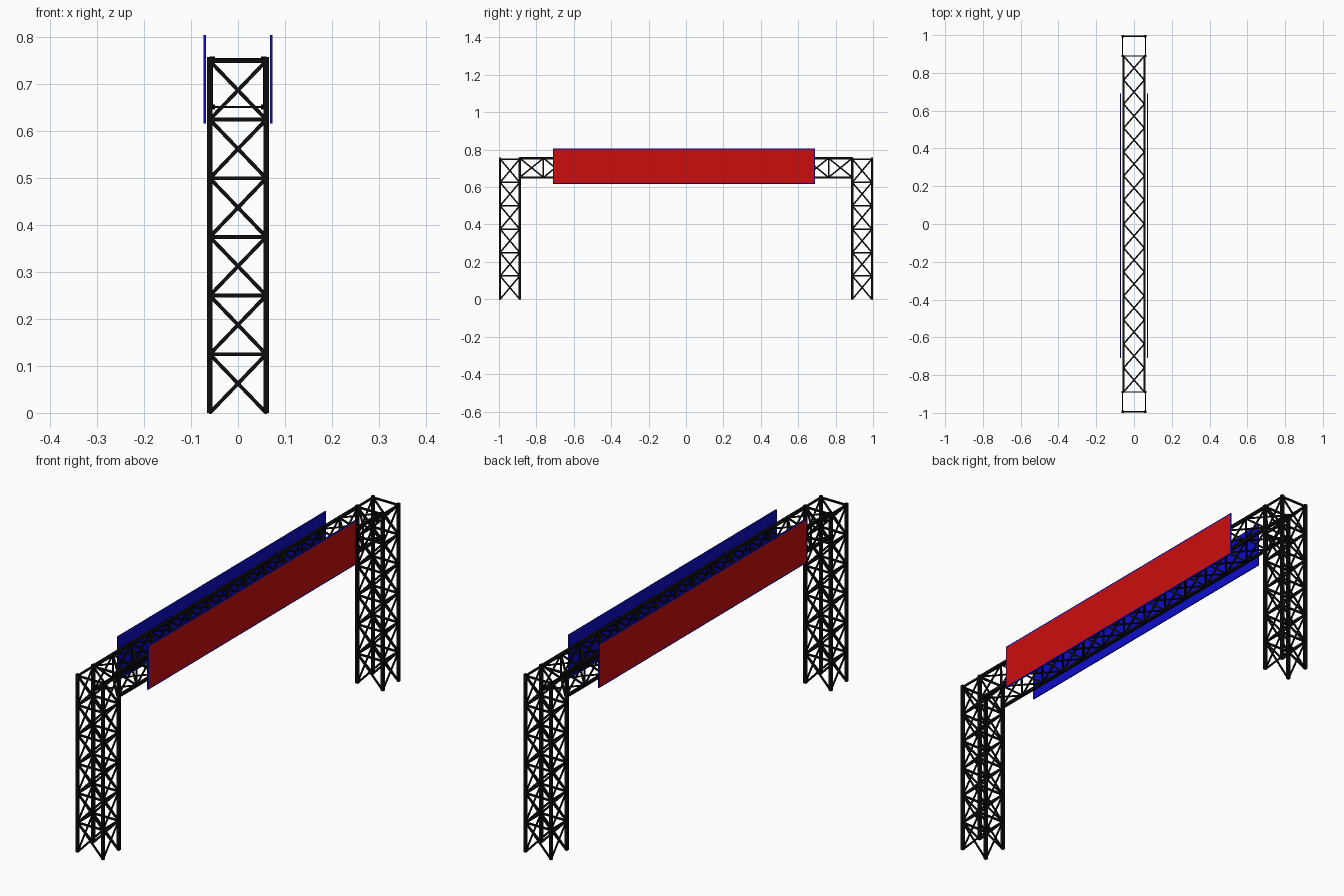
import bpy, bmesh
from mathutils import Vector, Matrix

if "Cube" in bpy.data.objects:
    bpy.data.objects.remove(bpy.data.objects["Cube"])


def material(name, color):
    m = bpy.data.materials.new(name)
    m.use_nodes = True
    m.diffuse_color = color
    m.node_tree.nodes["Principled BSDF"].inputs["Base Color"].default_value = color
    return m


BLACK = material("black_steel", (0.004, 0.004, 0.004, 1))
BLUE = material("blue_panel", (0.004, 0.004, 0.6, 1))
RED = material("red_face", (0.6, 0.004, 0.004, 1))


def finish(name, bm, mats):
    mesh = bpy.data.meshes.new(name)
    bmesh.ops.recalc_face_normals(bm, faces=bm.faces)
    bm.to_mesh(mesh)
    bm.free()
    for m in mats:
        mesh.materials.append(m)
    obj = bpy.data.objects.new(name, mesh)
    bpy.context.collection.objects.link(obj)
    return obj


def bar(bm, p, q, normal, width, depth):
    """Rectangular bar from p to q, with its depth along normal."""
    p, q, n = Vector(p), Vector(q), Vector(normal)
    d = q - p
    along = d.normalized()
    side = n.cross(along)
    rot = Matrix((side, n, along)).transposed().to_4x4()
    size = Matrix.Diagonal((width, depth, d.length, 1))
    bmesh.ops.create_cube(bm, size=1, matrix=Matrix.Translation((p + q) / 2) @ rot @ size)


X, Y, Z = Vector((1, 0, 0)), Vector((0, 1, 0)), Vector((0, 0, 1))
LEG_X, CHORD_X = 0.060, 0.055
OUT_Y, IN_Y = 0.994, 0.889
STEP, TOP = 0.125, 0.758
BRACE, FLAT = 0.008, 0.004


def cross(bm, a, b, u, v, normal):
    """X brace over the panel with corner a, between sides a and b, rising by v."""
    bar(bm, a, b + v, normal, BRACE, FLAT)
    bar(bm, b, a + v, normal, BRACE, FLAT)


# Towers: four legs, with rails and X braces on all four sides
for name, s in (("front_tower", -1), ("back_tower", 1)):
    bm = bmesh.new()
    corners = [Vector((x, s * y, 0)) for x, y in
               ((-LEG_X, OUT_Y), (LEG_X, OUT_Y), (LEG_X, IN_Y), (-LEG_X, IN_Y))]
    for i, a in enumerate(corners):
        b = corners[(i + 1) % 4]
        normal = Y if i % 2 == 0 else X
        bar(bm, a, a + Z * TOP, Y, 0.012, 0.012)
        for k in range(6):
            low, high = Z * (STEP * k), Z * (STEP * (k + 1))
            cross(bm, a + low, b + low, b - a, Z * STEP, normal)
            bar(bm, a + high, b + high, normal, BRACE, FLAT * 1.5)
    finish(name, bm, [BLACK])

# Beam: four chords, X braces on all sides and posts on the upright sides
bm = bmesh.new()
PANELS = 14
LOW, HIGH = 0.652, 0.754
pitch = 2 * IN_Y / PANELS
ring = [Vector((x, -IN_Y, z)) for x, z in
        ((-CHORD_X, LOW), (CHORD_X, LOW), (CHORD_X, HIGH), (-CHORD_X, HIGH))]
for i, a in enumerate(ring):
    b = ring[(i + 1) % 4]
    upright = i % 2 == 1
    normal = X if upright else Z
    bar(bm, a, a + Y * 2 * IN_Y, Z, 0.011, 0.011)
    for k in range(PANELS):
        offset = Y * pitch * k
        cross(bm, a + offset, b + offset, b - a, Y * pitch, normal)
        if upright:
            bar(bm, a + offset, b + offset, normal, BRACE, FLAT)
finish("beam", bm, [BLACK])

# Sign panels: blue boards with a red face inside a thin border on the outside
for name, s in (("left_panel", 1), ("right_panel", -1)):
    bm = bmesh.new()
    place = Matrix.Translation((s * 0.071, -0.01, 0.711))
    bmesh.ops.create_cube(bm, size=1, matrix=place @ Matrix.Diagonal((0.005, 1.4, 0.188, 1)))
    bm.normal_update()
    outer = [f for f in bm.faces if f.normal.x * s > 0.9]
    bmesh.ops.inset_region(bm, faces=outer, thickness=0.007)
    for f in outer:
        f.material_index = 1
    finish(name, bm, [BLUE, RED])
